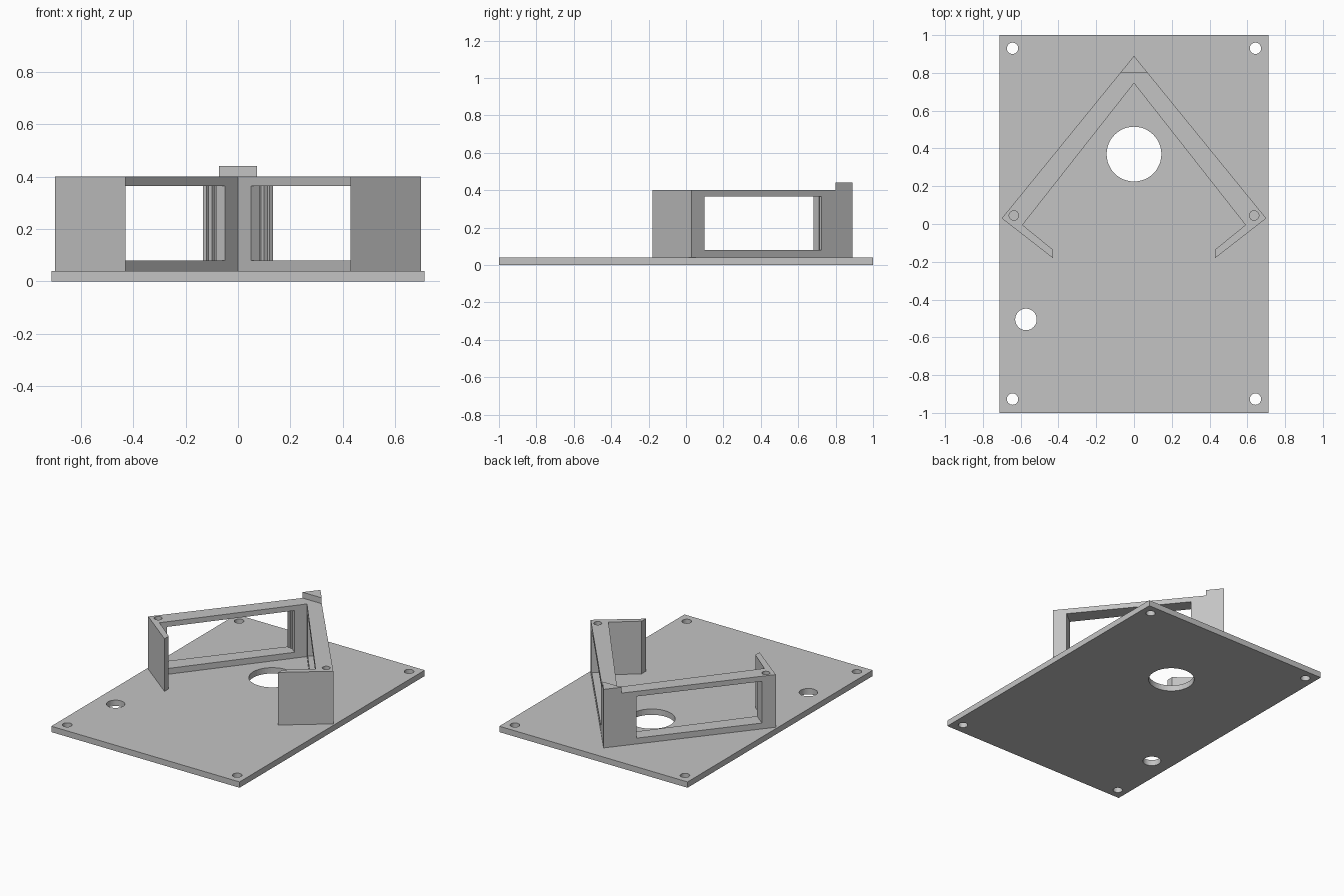
import bpy
import bmesh
import math
from mathutils import Vector

cube = bpy.data.objects.get("Cube")
if cube:
    bpy.data.objects.remove(cube, do_unlink=True)

grey = bpy.data.materials.new("plain grey")
grey.use_nodes = True
grey.diffuse_color = (0.55, 0.55, 0.55, 1)
grey.node_tree.nodes["Principled BSDF"].inputs["Base Color"].default_value = grey.diffuse_color


def prism(name, outline, z0, z1):
    """Extrude a plan outline from z0 to z1."""
    bm = bmesh.new()
    base = bm.faces.new([bm.verts.new((x, y, z0)) for x, y in outline])
    grown = bmesh.ops.extrude_face_region(bm, geom=[base])["geom"]
    bmesh.ops.translate(bm, vec=(0, 0, z1 - z0),
                        verts=[g for g in grown if isinstance(g, bmesh.types.BMVert)])
    bmesh.ops.recalc_face_normals(bm, faces=bm.faces)
    mesh = bpy.data.meshes.new(name)
    bm.to_mesh(mesh)
    bm.free()
    mesh.materials.append(grey)
    obj = bpy.data.objects.new(name, mesh)
    bpy.context.collection.objects.link(obj)
    return obj


def circle(x, y, r, n=48):
    return [(x + r * math.cos(2 * math.pi * i / n), y + r * math.sin(2 * math.pi * i / n))
            for i in range(n)]


def cut(obj, outline, z0, z1):
    """Subtract a prism from obj."""
    cutter = prism("cutter", outline, z0, z1)
    cutter.hide_render = True
    mod = obj.modifiers.new("cut", "BOOLEAN")
    mod.operation = "DIFFERENCE"
    mod.solver = "EXACT"
    mod.object = cutter
    bpy.context.view_layer.objects.active = obj
    bpy.ops.object.modifier_apply(modifier=mod.name)
    bpy.data.objects.remove(cutter, do_unlink=True)


PLATE_TOP, WALL_TOP = 0.04, 0.40
APEX, CORNER = Vector((0, 0.89)), Vector((0.70, 0.03))

# Base plate with corner screw holes, a large opening and a cable hole
plate = prism("base_plate", [(-0.712, -1), (0.712, -1), (0.712, 1), (-0.712, 1)], 0, PLATE_TOP)
holes = [(x, y, 0.03) for x in (-0.643, 0.643) for y in (-0.927, 0.93)]
for x, y, r in holes + [(0, 0.37, 0.145), (-0.572, -0.505, 0.057)]:
    cut(plate, circle(x, y, r), -0.1, 0.1)

# Arrow-shaped wall with folded-in end flaps
half = [CORNER, (0.43, -0.18), (0.43, -0.135), (0.59, -0.005)]
outline = [APEX] + half + [(0, 0.745)] + [(-x, y) for x, y in reversed(half)]
wall = prism("arrow_wall", outline, PLATE_TOP, WALL_TOP)

# Window in each arm, with a stepped and grooved jamb near the apex
along = (CORNER - APEX).normalized()
outward = Vector((-along.y, along.x))
window = [(1.019, 0.05), (1.019, -0.14), (0.193, -0.14), (0.193, -0.048),
          (0.18, -0.048), (0.18, -0.034), (0.2, -0.034), (0.2, -0.018),
          (0.213, -0.018), (0.213, 0.05)]
plan = [APEX + along * s + outward * d for s, d in window]
for side in (1, -1):
    cut(wall, [(side * x, y) for x, y in plan], 0.08, 0.365)
    # Blind pin hole on top of the corner post
    cut(wall, circle(side * 0.636, 0.045, 0.025, 32), 0.30, 0.5)

# Raised triangular cap at the apex
edge = APEX.lerp(CORNER, 0.105)
prism("apex_cap", [APEX, (-edge.x, edge.y), edge], WALL_TOP, 0.44)
